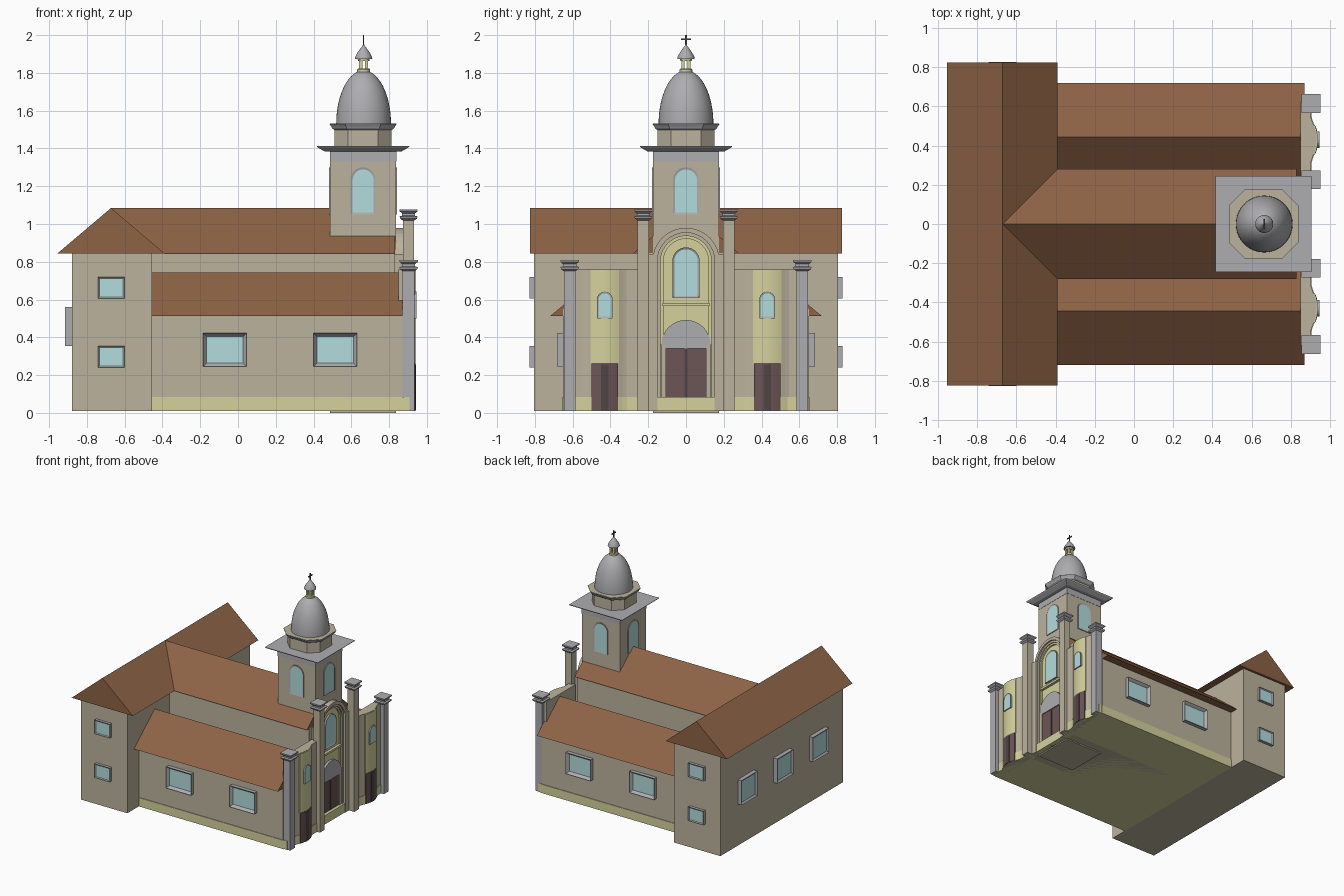
import bpy, bmesh
from math import sin, cos, pi, sqrt, radians

if "Cube" in bpy.data.objects:
    bpy.data.objects.remove(bpy.data.objects["Cube"])


def mat(name, r, g, b):
    m = bpy.data.materials.new(name)
    m.diffuse_color = (r, g, b, 1)
    m.use_nodes = True
    m.node_tree.nodes["Principled BSDF"].inputs["Base Color"].default_value = m.diffuse_color
    return m


WALL = mat("plaster", .50, .45, .34)
CREAM = mat("cream", .66, .64, .34)
ROOF = mat("tile", .27, .125, .06)
GLASS = mat("glass", .45, .72, .72)
DOOR = mat("door", .15, .09, .09)
DARK = mat("dark_wood", .08, .06, .06)
STONE = mat("stone", .42, .42, .44)


def finish(bm, name, *mats):
    bmesh.ops.recalc_face_normals(bm, faces=bm.faces)
    me = bpy.data.meshes.new(name)
    bm.to_mesh(me)
    bm.free()
    ob = bpy.data.objects.new(name, me)
    bpy.context.collection.objects.link(ob)
    for m in mats:
        me.materials.append(m)
    return ob


def place(axis, u, v, w):
    return {"x": (w, u, v), "y": (u, w, v), "z": (u, v, w)}[axis]


def prism(name, pts, axis, a, b, m, pane=None, border=.015, depth=.012):
    """Extrude a 2D outline from a to b; with a pane, recess the face at b."""
    bm = bmesh.new()
    A = [bm.verts.new(place(axis, u, v, a)) for u, v in pts]
    B = [bm.verts.new(place(axis, u, v, b)) for u, v in pts]
    bm.faces.new(A)
    front = bm.faces.new(B)
    for i in range(len(pts)):
        j = (i + 1) % len(pts)
        bm.faces.new((A[i], A[j], B[j], B[i]))
    if pane:
        bmesh.ops.recalc_face_normals(bm, faces=bm.faces)
        bmesh.ops.inset_region(bm, faces=[front], thickness=border, use_even_offset=True)
        front.material_index = 1
        shift = -depth if b > a else depth
        bmesh.ops.translate(bm, verts=front.verts, vec=place(axis, 0, 0, shift))
    return finish(bm, name, *([m, pane] if pane else [m]))


def rect(u0, u1, v0, v1):
    return [(u0, v0), (u1, v0), (u1, v1), (u0, v1)]


def box(name, x0, x1, y0, y1, z0, z1, m):
    return prism(name, rect(x0, x1, y0, y1), "z", z0, z1, m)


def arch(c, r, z0, top, n=16, rise=None):
    """Round-headed outline, from bottom right over the top to bottom left."""
    rise = rise or r
    return ([(c + r, z0)] + [(c + r * cos(pi * i / n), top - rise + rise * sin(pi * i / n))
            for i in range(n + 1)] + [(c - r, z0)])


def stack(name, cx, cy, levels, m, k=None):
    """Loft square (or cut-corner, k = flat fraction) sections (half width, z)."""
    bm = bmesh.new()
    rings = []
    for h, z in levels:
        if k:
            q = [(h, -h*k), (h, h*k), (h*k, h), (-h*k, h), (-h, h*k), (-h, -h*k), (-h*k, -h), (h*k, -h)]
        else:
            q = [(h, -h), (h, h), (-h, h), (-h, -h)]
        rings.append([bm.verts.new((cx + x, cy + y, z)) for x, y in q])
    return loft(bm, rings, name, m)


def loft(bm, rings, name, m):
    bm.faces.new(rings[0])
    bm.faces.new(rings[-1])
    n = len(rings[0])
    for p, q in zip(rings, rings[1:]):
        for i in range(n):
            bm.faces.new((p[i], p[(i+1) % n], q[(i+1) % n], q[i]))
    return finish(bm, name, m)


def lathe(name, cx, cy, profile, m, n=32):
    bm = bmesh.new()
    rings = [[bm.verts.new((cx + r*cos(2*pi*i/n), cy + r*sin(2*pi*i/n), z)) for i in range(n)]
             for r, z in profile]
    ob = loft(bm, rings, name, m)
    bpy.ops.object.select_all(action="DESELECT")
    bpy.context.view_layer.objects.active = ob
    ob.select_set(True)
    bpy.ops.object.shade_smooth_by_angle(angle=radians(35))
    return ob


# rear cross wing and its gabled roof
box("rear_wing", -.88, -.455, -.805, .805, .01, .846, WALL)
prism("rear_roof", [(-.955, .845), (-.39, .845), (-.672, 1.085)], "y", -.825, .825, ROOF)
for y in (-.47, 0, .47):
    prism("rear_window", rect(y - .105, y + .105, .355, .56), "x", -.87, -.915, STONE, GLASS)

# nave
box("nave", -.46, .83, -.25, .25, .01, .846, WALL)
prism("nave_roof", [(-.28, .845), (.28, .845), (0, 1.084)], "x", -.672, .83, ROOF)

# aisles, their roofs, plinth and side windows
box("plinth", -.456, .88, -.655, .655, .01, .083, CREAM)
for s in (-1, 1):
    box("aisle", -.456, .87, s*.2, s*.65, .012, .55, WALL)
    prism("aisle_roof", [(s*.72, .512), (s*.445, .742), (s*.17, .512)], "x", -.456, .87, ROOF)
    for x in (-.07, .515):
        prism("aisle_window", rect(x - .115, x + .115, .245, .422), "y", s*.64, s*.682, STONE, GLASS, .018, .022)
    for z in (.24, .605):
        prism("wing_window", rect(-.742, -.6, z, z + .115), "y", s*.8, s*.828, STONE, GLASS, .008, .006)


def bay_x(y):
    d = abs(abs(y) - .43)
    return .903 + (.03 * cos(pi * d / .22) if d < .11 else 0)


def bay(name, s, y0, y1, z0, z1, off, m):
    """Wall piece following the bowed front of a side bay."""
    n = 20
    ys = [y0 + (y1 - y0) * i / n for i in range(n + 1)]
    prism(name, [(bay_x(y) + off, s*y) for y in ys] + [(.85, s*y1), (.85, s*y0)], "z", z0, z1, m)


def pillar(name, y, top, h, m):
    x = .903
    stack(name, x, y, [(h, .01), (h, top - .05)], m)
    stack(name + "_cap", x, y, [(h, top - .06), (h + .014, top - .05), (h + .018, top - .038), (h + .004, top - .034),
                                (h + .004, top - .022), (h + .018, top - .01), (h + .018, top)], STONE)


# side bays of the facade
for s in (-1, 1):
    bay("bay_wall", s, .24, .62, .01, .76, 0, WALL)
    bay("bay_plinth", s, .2, .65, .01, .083, .004, CREAM)
    bay("bay_panel", s, .355, .505, .26, .757, .006, CREAM)
    bay("side_door", s, .36, .5, .012, .265, .008, DOOR)
    bay("side_door_gap", s, .41, .45, .012, .255, .010, DARK)
    prism("bay_window", arch(s*.43, .042, .5, .642), "x", .92, .946, STONE, GLASS, .009, .003)
    pillar("outer_pillar", s*.616, .81, .031, STONE)
    pillar("inner_pillar", s*.226, 1.078, .030, WALL)
    box("bay_return", .82, .885, s*.15, s*.21, .01, .84, WALL)
    box("door_jamb", .83, .862, s*.105, s*.13, .01, .36, WALL)

# central portal with nested arches
for name, r, w, top, x, m in (("outer_arch", .178, .026, .98, .878, WALL), ("middle_arch", .153, .018, .955, .866, WALL),
                              ("inner_arch", .136, .016, .938, .856, CREAM)):
    z0 = .01 if m is WALL else .36
    prism(name, arch(0, r, z0, top) + arch(0, r - w, z0, top - w)[::-1], "x", .82, x, m)
prism("niche", arch(0, .122, .3, .924), "x", .82, .844, CREAM)
prism("niche_window", arch(0, .072, .608, .876), "x", .83, .858, STONE, GLASS, .01, .006)
box("niche_sill", .83, .866, -.125, .125, .565, .582, CREAM)
prism("tympanum", arch(0, .13, .34, .492, rise=.13), "x", .82, .862, STONE)
box("main_door", .82, .854, -.106, .106, .01, .345, DOOR)
box("main_door_gap", .82, .857, -.008, .008, .01, .34, DARK)

# bell tower
CX = .662
stack("tower", CX, 0, [(.174, 0), (.174, 1.34)], WALL)
stack("tower_cornice", CX, 0, [(.176, 1.332), (.176, 1.385), (.205, 1.385), (.24, 1.405), (.245, 1.412)], STONE)
for s in (-1, 1):
    prism("tower_window", arch(CX, .066, 1.05, 1.3), "y", s*.17, s*.18, STONE, GLASS, .011, .003)
    prism("tower_window", arch(0, .07, 1.05, 1.3), "x", CX + s*.17, CX + s*.18, STONE, GLASS, .011, .003)
stack("drum", CX, 0, [(.15, 1.41), (.15, 1.51)], WALL, .53)
stack("drum_cornice", CX, 0, [(.15, 1.497), (.163, 1.505), (.168, 1.515), (.178, 1.53)], STONE, .53)
stack("drum_top", CX, 0, [(.176, 1.528), (.176, 1.532)], WALL, .53)

# dome, lantern and cross
CX = .665
lathe("dome", CX, 0, [(.145 * sqrt(1 - t*t), 1.53 + .283*t) for t in [sin(pi/2*i/16) for i in range(16)]] + [(.004, 1.813)], STONE, 40)
lathe("lantern_base", CX, 0, [(.034, 1.80), (.034, 1.818), (.028, 1.824)], CREAM, 24)
for i in range(4):
    a = pi/4 + i * pi/2
    stack("lantern_post", CX + .022*cos(a), .022*sin(a), [(.0085, 1.81), (.0085, 1.885)], CREAM)
lathe("lantern_ring", CX, 0, [(.03, 1.862), (.032, 1.878)], CREAM, 24)
lathe("lantern_cap", CX, 0, [(.046, 1.874), (.044, 1.886), (.032, 1.908), (.018, 1.928), (.007, 1.942), (.004, 1.95)], STONE, 24)
box("cross_post", CX - .003, CX + .003, -.005, .005, 1.94, 2.0, DARK)
box("cross_arm", CX - .003, CX + .003, -.026, .026, 1.973, 1.983, DARK)
